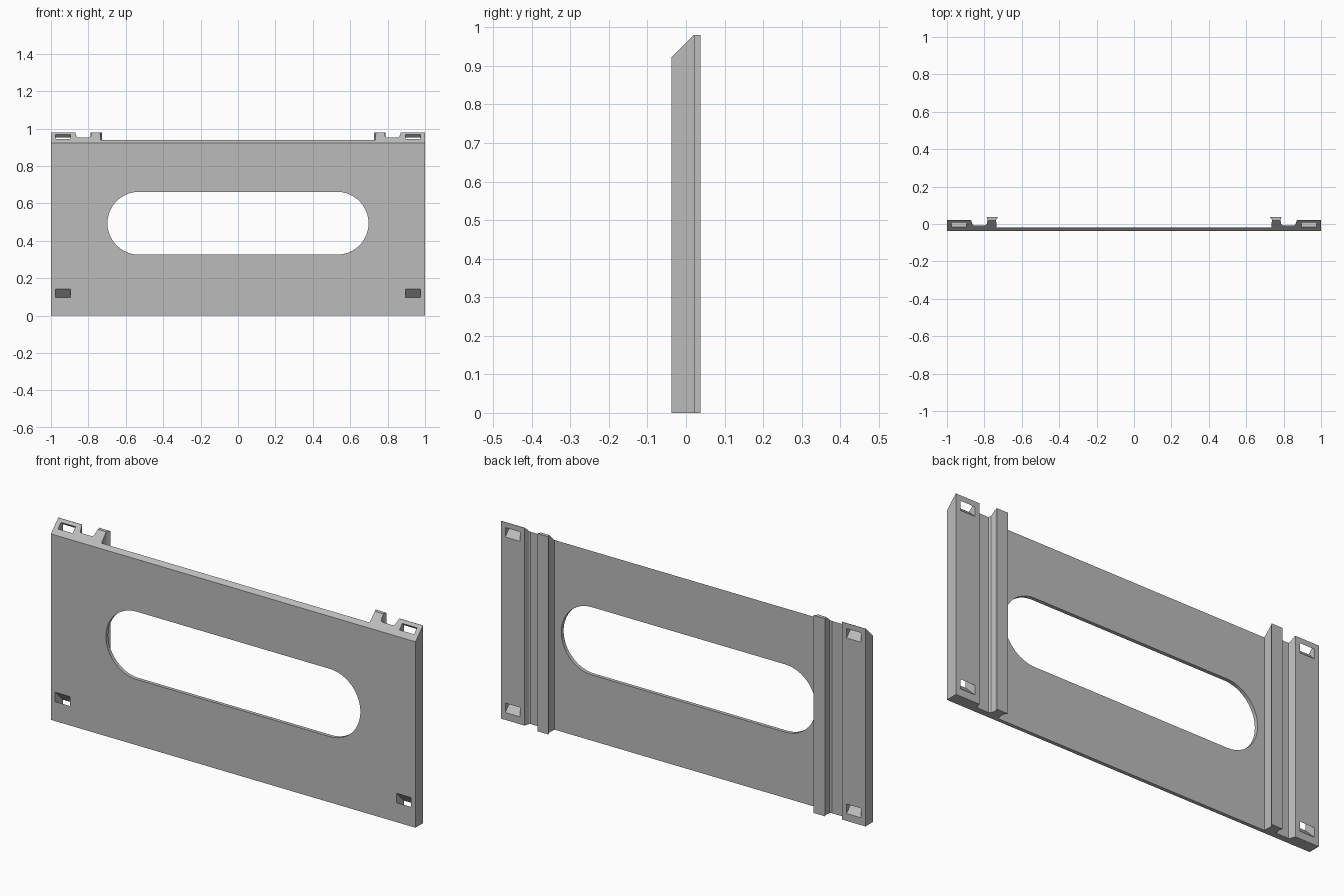
import bpy, bmesh
from math import radians, pi, cos, sin
from mathutils import Matrix, Vector

cube = bpy.data.objects.get("Cube")
if cube:
    bpy.data.objects.remove(cube, do_unlink=True)

HEIGHT = 0.98
FRONT = -0.038

grey = bpy.data.materials.new("light_grey")
grey.use_nodes = True
colour = (0.5, 0.5, 0.5, 1)
grey.diffuse_color = colour
grey.node_tree.nodes["Principled BSDF"].inputs["Base Color"].default_value = colour


def add_object(name, bm):
    bmesh.ops.recalc_face_normals(bm, faces=bm.faces)
    mesh = bpy.data.meshes.new(name)
    bm.to_mesh(mesh)
    bm.free()
    mesh.materials.append(grey)
    obj = bpy.data.objects.new(name, mesh)
    bpy.context.collection.objects.link(obj)
    return obj


def prism(name, points, direction):
    """Extrude a closed outline along a direction."""
    bm = bmesh.new()
    face = bm.faces.new([bm.verts.new(p) for p in points])
    result = bmesh.ops.extrude_face_region(bm, geom=[face], use_keep_orig=True)
    verts = [v for v in result["geom"] if isinstance(v, bmesh.types.BMVert)]
    bmesh.ops.translate(bm, verts=verts, vec=direction)
    return add_object(name, bm)


def box(name, centre, size, tilt):
    bm = bmesh.new()
    matrix = (Matrix.Translation(centre) @ Matrix.Rotation(radians(tilt), 4, "X")
              @ Matrix.Diagonal((*size, 1)))
    bmesh.ops.create_cube(bm, size=1, matrix=matrix)
    return add_object(name, bm)


def cut(target, cutter):
    cutter.hide_render = True
    mod = target.modifiers.new("cut", "BOOLEAN")
    mod.operation = "DIFFERENCE"
    mod.solver = "EXACT"
    mod.object = cutter
    bpy.context.view_layer.objects.active = target
    bpy.ops.object.modifier_apply(modifier=mod.name)
    bpy.data.objects.remove(cutter, do_unlink=True)


# Cross-section of the left half: end block, groove, flared rib, thin plate
half = [(1, FRONT), (1, 0.022), (0.871, 0.022), (0.863, -0.002), (0.857, -0.007),
        (0.795, -0.007), (0.787, -0.001), (0.783, 0.022), (0.788, 0.038),
        (0.727, 0.038), (0.737, 0.022), (0.735, -0.02)]
outline = half + [(-x, y) for x, y in reversed(half)]
panel = prism("panel", [(x, y, 0) for x, y in outline], (0, 0, HEIGHT))

# Sloped top edge
normal = Vector((0, -1, 1)).normalized()
cut(panel, box("top_slope_cutter", Vector((0, 0.02, HEIGHT)) + normal * 0.1,
               (2.4, 0.4, 0.2), 45))

# Central rounded slot
radius, reach, mid, steps = 0.168, 0.53, 0.494, 24
slot = []
for side in (1, -1):
    for i in range(steps + 1):
        a = -pi / 2 + pi * i / steps
        slot.append((side * (reach + radius * cos(a)), -0.1, mid + side * radius * sin(a)))
cut(panel, prism("slot_cutter", slot, (0, 0.2, 0)))

# Slanted rectangular holes through the end blocks
for x in (-0.936, 0.936):
    for z in (0.082, 0.952):
        cut(panel, box("hole_cutter", (x, 0, z), (0.08, 0.22, 0.033), -45))

# Smooth slot ends, keeping all corners sharp
panel.select_set(True)
bpy.context.view_layer.objects.active = panel
bpy.ops.object.shade_smooth_by_angle(angle=radians(12))
